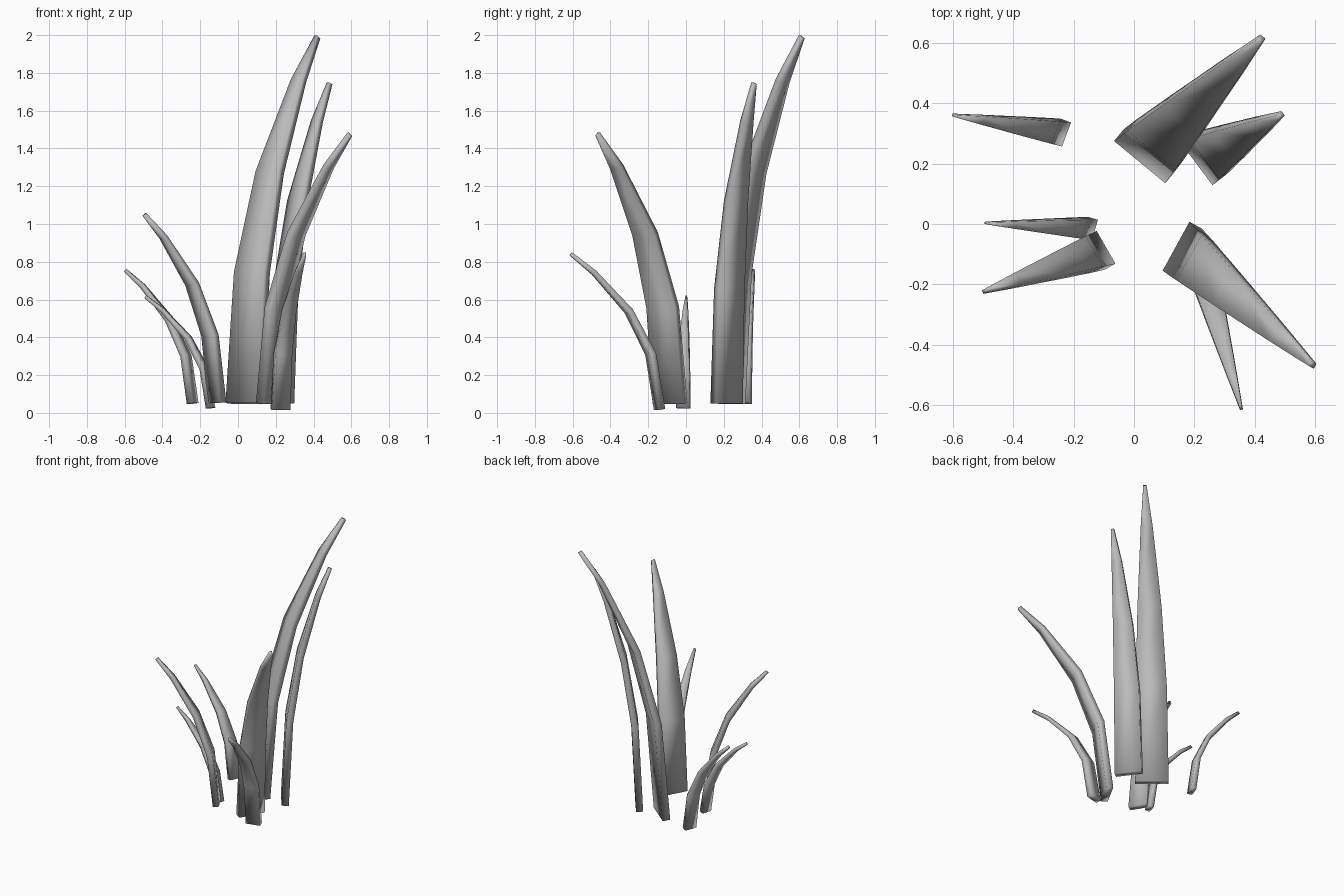
import bpy
import bmesh
from mathutils import Vector

cube = bpy.data.objects.get("Cube")
if cube:
    bpy.data.objects.remove(cube, do_unlink=True)

# Single grey material
grey = bpy.data.materials.new("soft_grey")
grey.use_nodes = True
colour = (0.5, 0.5, 0.5, 1.0)
grey.diffuse_color = colour
bsdf = grey.node_tree.nodes["Principled BSDF"]
bsdf.inputs["Base Color"].default_value = colour
bsdf.inputs["Roughness"].default_value = 0.8

# Shared blade profile: (height, lean, width, thickness) as fractions
PROFILE = [
    (0.0, 0.0, 1.0, 1.0),
    (0.357, 0.10, 0.93, 1.0),
    (0.63, 0.345, 0.72, 0.9),
    (0.88, 0.74, 0.36, 0.7),
    (1.0, 1.0, 0.1, 0.55),
]


def make_blade(name, base, tip, across, width):
    """Sweep a tapering four-sided section along a blade that bends outward."""
    base, tip = Vector(base), Vector(tip)
    rise = tip - base
    side = Vector((across[0], across[1], 0)).normalized()
    thick = 0.025 + 0.12 * width
    centres = [base + Vector((rise.x * f, rise.y * f, rise.z * h))
               for h, f, w, t in PROFILE]

    bm = bmesh.new()
    rings = []
    last = len(centres) - 1
    for i, (h, f, w, t) in enumerate(PROFILE):
        before = (centres[i] - centres[max(i - 1, 0)]).normalized()
        after = (centres[min(i + 1, last)] - centres[i]).normalized()
        normal = (before + after).cross(side).normalized()
        u = side * (width * w / 2)
        v = normal * (thick * t / 2)
        rings.append([bm.verts.new(centres[i] + a * u + b * v)
                      for a, b in ((-1, -1), (1, -1), (1, 1), (-1, 1))])

    # Walls between sections, then the two end caps
    for low, high in zip(rings, rings[1:]):
        for k in range(4):
            n = (k + 1) % 4
            bm.faces.new((low[k], low[n], high[n], high[k]))
    bm.faces.new(rings[0])
    bm.faces.new(rings[-1])
    bmesh.ops.recalc_face_normals(bm, faces=bm.faces)
    for face in bm.faces:
        face.smooth = True

    mesh = bpy.data.meshes.new(name)
    bm.to_mesh(mesh)
    bm.free()
    mesh.materials.append(grey)
    obj = bpy.data.objects.new(name, mesh)
    bpy.context.collection.objects.link(obj)


# Name, base centre, tip centre, direction across the blade, base width
BLADES = [
    ("tall_back_blade", (0.035, 0.225, 0.05), (0.42, 0.612, 1.99), (0.17, -0.14), 0.22),
    ("second_back_blade", (0.225, 0.215, 0.05), (0.485, 0.36, 1.745), (0.6, -0.8), 0.18),
    ("front_left_blade", (0.16, -0.085, 0.05), (0.592, -0.467, 1.475), (0.085, 0.155), 0.185),
    ("short_front_blade", (0.225, -0.14, 0.018), (0.355, -0.61, 0.842), (0.97, 0.25), 0.1),
    ("right_back_blade", (-0.24, 0.303, 0.05), (-0.597, 0.36, 0.755), (0.03, 0.08), 0.085),
    ("right_middle_blade", (-0.145, -0.015, 0.025), (-0.49, 0.003, 0.615), (0.02, 0.07), 0.07),
    ("right_front_blade", (-0.11, -0.087, 0.055), (-0.495, -0.222, 1.05), (0.06, -0.105), 0.125),
]
for blade in BLADES:
    make_blade(*blade)
